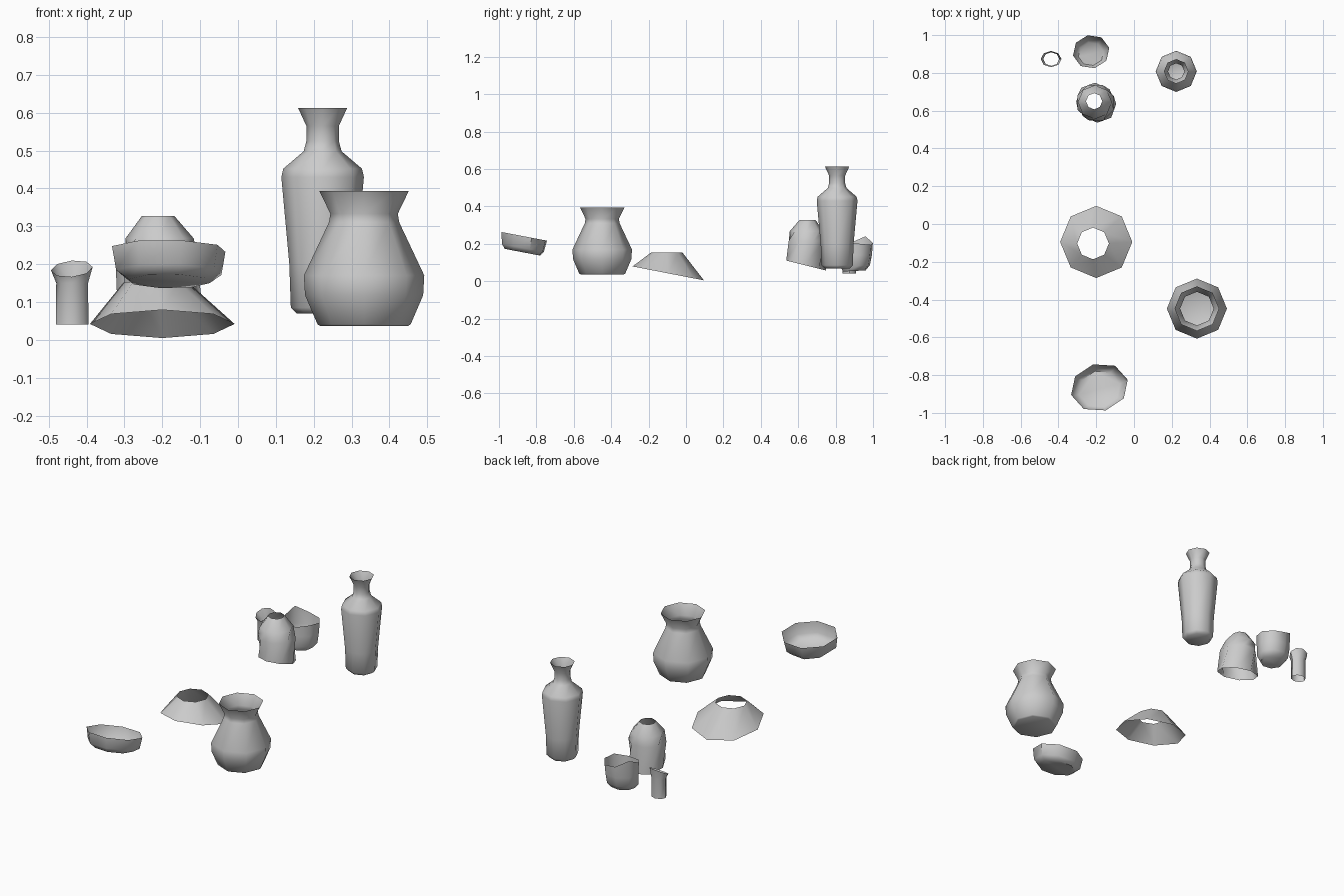
import bpy, bmesh
from math import cos, sin, pi, radians

if "Cube" in bpy.data.objects:
    bpy.data.objects.remove(bpy.data.objects["Cube"])

SIDES = 8


def ring(c, z, rx, ry=None, slope=(0, 0), rot=0, jag=None):
    """Eight points of an (oval) ring; slope tilts it, jag chips single points."""
    ry = ry or rx
    a = radians(rot)
    pts = []
    for i in range(SIDES):
        t = 2 * pi * i / SIDES
        x = rx * cos(t) * cos(a) - ry * sin(t) * sin(a)
        y = rx * cos(t) * sin(a) + ry * sin(t) * cos(a)
        dz = jag[i] if jag else 0
        pts.append((c[0] + x, c[1] + y, z + slope[0] * x + slope[1] * y + dz))
    return pts


def loft(name, rings, floor=True, angle=50):
    """Thin pottery skin through rings listed from bottom to top."""
    bm = bmesh.new()
    loops = [[bm.verts.new(p) for p in r] for r in rings]
    for lo, hi in zip(loops, loops[1:]):
        for i in range(SIDES):
            j = (i + 1) % SIDES
            bm.faces.new((lo[i], lo[j], hi[j], hi[i]))
    if floor:
        bm.faces.new(loops[0][::-1])
    me = bpy.data.meshes.new(name)
    bm.to_mesh(me)
    bm.free()
    ob = bpy.data.objects.new(name, me)
    bpy.context.collection.objects.link(ob)
    bpy.ops.object.select_all(action='DESELECT')
    ob.select_set(True)
    bpy.context.view_layer.objects.active = ob
    bpy.ops.object.shade_smooth_by_angle(angle=radians(angle))
    return ob


# Whole round vase
c = (0.333, -0.448)
loft("round_vase", [ring(c, z, r) for r, z in [
    (0.115, 0.036), (0.123, 0.041), (0.156, 0.118), (0.159, 0.17),
    (0.093, 0.31), (0.089, 0.333), (0.118, 0.393)]])

# Whole tall bottle
c = (0.2235, 0.808)
loft("tall_bottle", [ring(c, z, r) for r, z in [
    (0.068, 0.069), (0.084, 0.085), (0.088, 0.2), (0.109, 0.43),
    (0.104, 0.452), (0.05, 0.498), (0.043, 0.525), (0.043, 0.565),
    (0.065, 0.613)]])

# Broken shoulder lying open side down
loft("shoulder_shard", [
    ring((-0.2, -0.095), 0.042, 0.191, slope=(0, -0.195)),
    ring((-0.217, -0.103), 0.153, 0.084)], floor=False)

# Broken bowl base, tilted to the back
s = (0, -0.19)
loft("bowl_shard", [
    ring((-0.182, -0.874), 0.155, 0.11, 0.098, s, 15),
    ring((-0.183, -0.872), 0.178, 0.144, 0.116, s, 15),
    ring((-0.183, -0.865), 0.240, 0.155, 0.126, s, 15)])

# Broken cup base with a chipped rim
c = (-0.227, 0.912)
loft("cup_shard", [
    ring((-0.228, 0.9), 0.055, 0.068, 0.062, (0, 0.05), 12),
    ring((-0.228, 0.905), 0.082, 0.09, 0.08, (0, 0.05), 12),
    ring((-0.228, 0.91), 0.14, 0.095, 0.086, rot=12),
    ring(c, 0.205, 0.098, 0.089, rot=12,
         jag=[-0.005, -0.01, 0.0, 0.035, 0.005, -0.01, -0.012, 0.0])])

# Broken dome-shaped upper part, cut askew at the bottom
s = (0, -0.25)
loft("dome_shard", [
    ring((-0.2, 0.642), 0.084, 0.112, 0.1, s, -45),
    ring((-0.203, 0.642), 0.215, 0.104, 0.1, rot=-22),
    ring((-0.207, 0.645), 0.268, 0.09),
    ring((-0.211, 0.65), 0.327, 0.043)], floor=False)

# Broken bottle neck, open at both ends
c = (-0.438, 0.873)
loft("neck_shard", [
    ring(c, 0.041, 0.043, 0.036),
    ring(c, 0.15, 0.042, 0.036),
    ring((-0.439, 0.873), 0.188, 0.055, 0.043, (0.08, 0.5))], floor=False)
